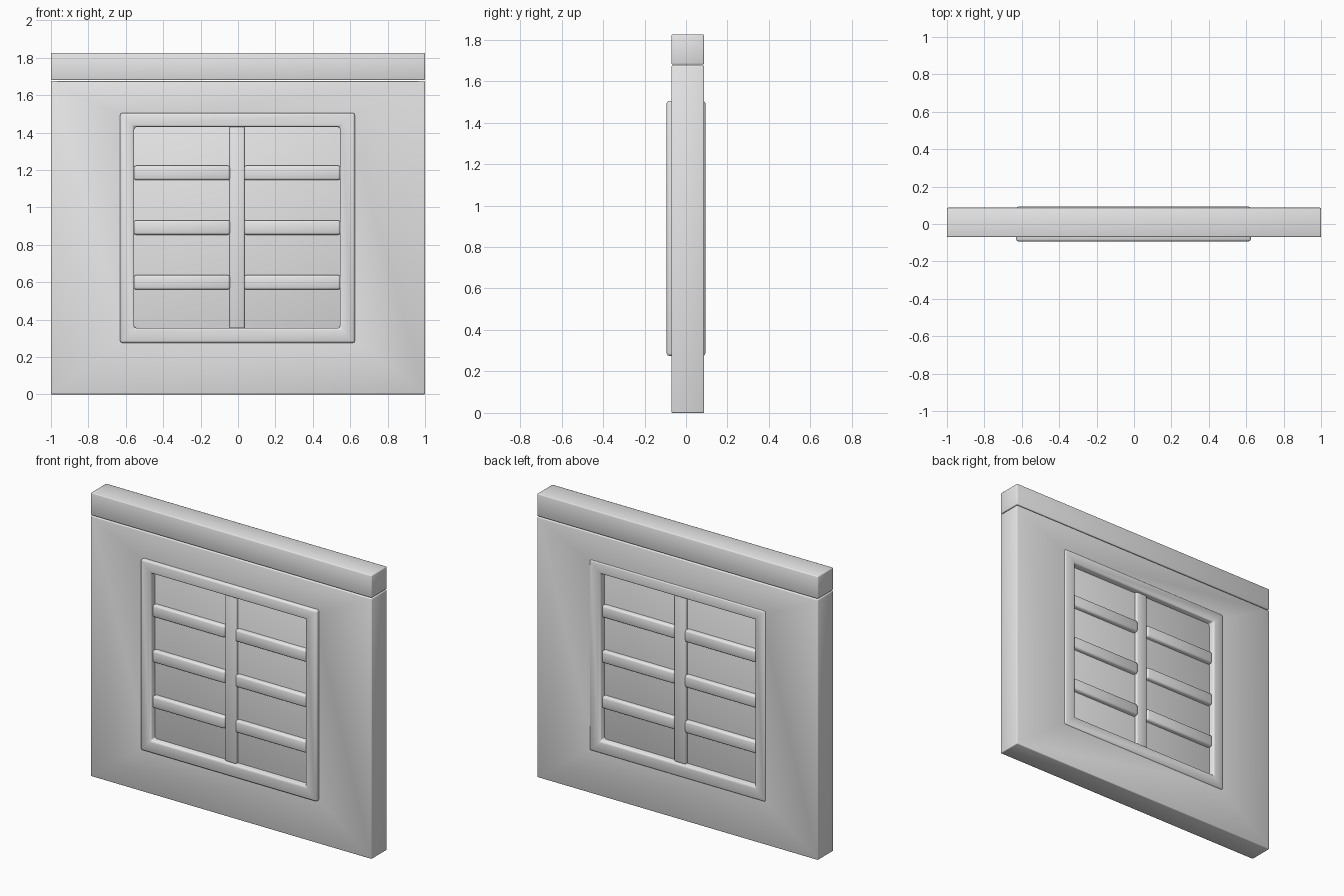
import bpy
import bmesh

cube = bpy.data.objects.get("Cube")
if cube:
    bpy.data.objects.remove(cube, do_unlink=True)

grey = bpy.data.materials.new("plain_grey")
grey.use_nodes = True
colour = (0.8, 0.8, 0.8, 1)
grey.diffuse_color = colour
grey.node_tree.nodes["Principled BSDF"].inputs["Base Color"].default_value = colour


def finish(name, bm, bevel):
    """Round the hard edges, shade smooth and add to the scene."""
    bmesh.ops.recalc_face_normals(bm, faces=bm.faces)
    hard = [e for e in bm.edges if e.calc_face_angle(0) > 0.5]
    bmesh.ops.bevel(bm, geom=hard, offset=bevel, segments=2, profile=0.5,
                    affect='EDGES', clamp_overlap=True)
    mesh = bpy.data.meshes.new(name)
    bm.to_mesh(mesh)
    bm.free()
    mesh.materials.append(grey)
    ob = bpy.data.objects.new(name, mesh)
    bpy.context.collection.objects.link(ob)
    bpy.ops.object.select_all(action='DESELECT')
    ob.select_set(True)
    bpy.context.view_layer.objects.active = ob
    bpy.ops.object.shade_smooth_by_angle(angle=0.9)
    return ob


def box(name, x0, x1, y0, y1, z0, z1, bevel):
    bm = bmesh.new()
    bmesh.ops.create_cube(bm, size=1)
    for v in bm.verts:
        v.co = (x1 if v.co.x > 0 else x0,
                y1 if v.co.y > 0 else y0,
                z1 if v.co.z > 0 else z0)
    return finish(name, bm, bevel)


def ring(name, outer, inner, y0, y1, bevel):
    """Rectangular slab with a rectangular opening; rects are x0, x1, z0, z1."""
    bm = bmesh.new()

    def loop(rect, y):
        a, b, c, d = rect
        return [bm.verts.new((x, y, z)) for x, z in ((a, c), (b, c), (b, d), (a, d))]

    loops = [loop(outer, y0), loop(inner, y0), loop(inner, y1), loop(outer, y1)]
    for k in range(4):
        p, q = loops[k], loops[(k + 1) % 4]
        for i in range(4):
            j = (i + 1) % 4
            bm.faces.new((p[i], p[j], q[j], q[i]))
    return finish(name, bm, bevel)


# Wall panel and its top beam
opening = (-0.59, 0.585, 0.315, 1.465)
ring("wall_panel", (-1, 1, 0, 1.675), opening, -0.07, 0.087, 0.005)
box("top_beam", -1, 1, -0.07, 0.087, 1.68, 1.825, 0.006)

# Window frame, standing slightly proud on both sides
ring("window_frame", (-0.63, 0.625, 0.275, 1.505),
     (-0.555, 0.545, 0.355, 1.43), -0.093, 0.093, 0.012)

# Pane recessed inside the frame
box("window_pane", -0.58, 0.57, -0.05, 0.05, 0.33, 1.45, 0.003)

# Upright in the middle and the cross bars on each side
box("centre_upright", -0.045, 0.036, -0.07, 0.07, 0.352, 1.432, 0.008)
for row, z in enumerate((0.56, 0.853, 1.145), 1):
    for side, x0, x1 in (("right", -0.557, -0.043), ("left", 0.033, 0.547)):
        box(f"cross_bar_{side}_{row}", x0, x1, -0.078, 0.078, z, z + 0.078, 0.012)
